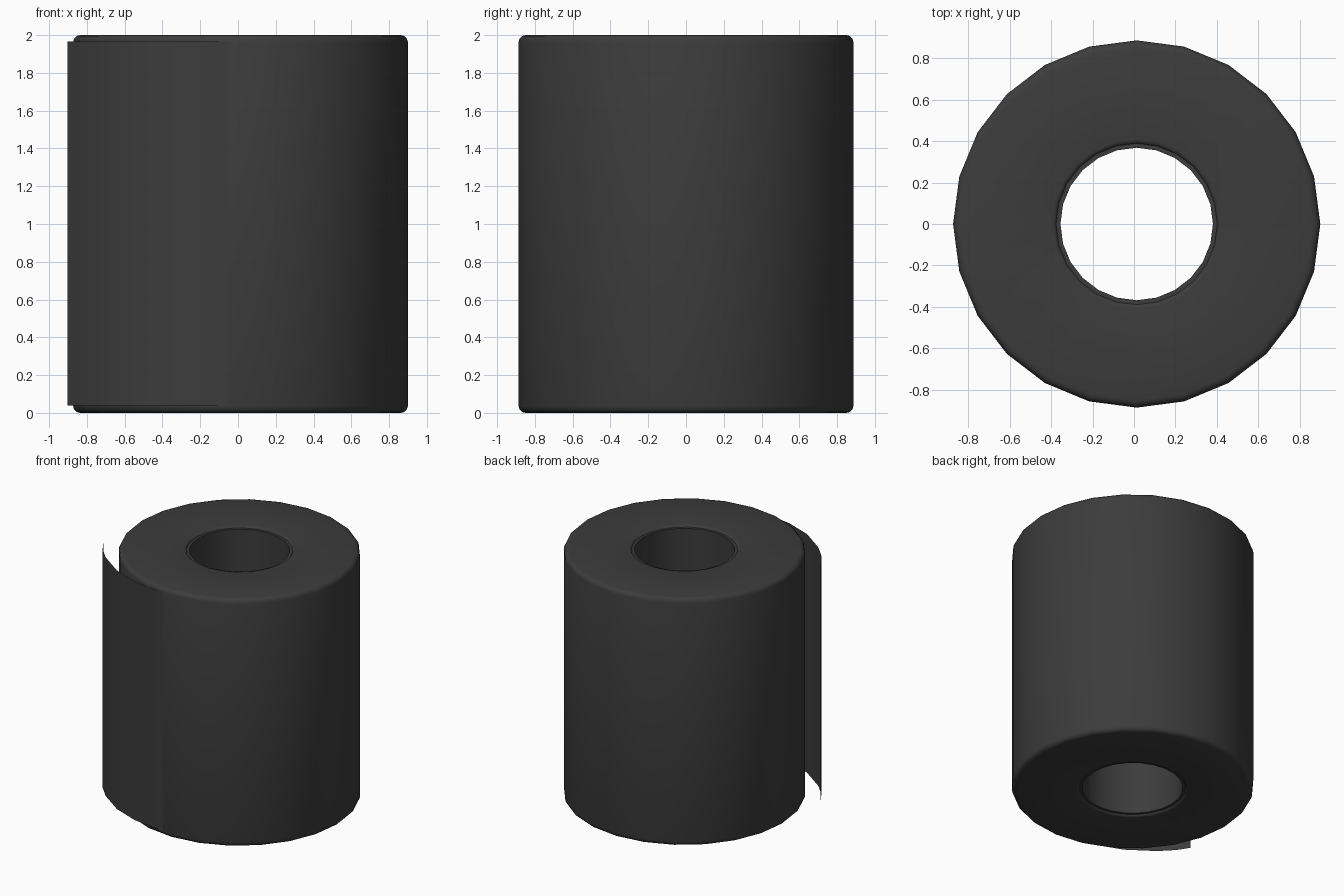
import bpy, bmesh, math

if "Cube" in bpy.data.objects:
    bpy.data.objects.remove(bpy.data.objects["Cube"])

CX = 0.013      # axis of the roll
SIDES = 24

dark = bpy.data.materials.new("dark_grey")
dark.diffuse_color = (0.045, 0.045, 0.045, 1)
dark.use_nodes = True
dark.node_tree.nodes["Principled BSDF"].inputs["Base Color"].default_value = dark.diffuse_color


def finish(name, bm, angle=40):
    mesh = bpy.data.meshes.new(name)
    bm.to_mesh(mesh)
    bm.free()
    mesh.materials.append(dark)
    obj = bpy.data.objects.new(name, mesh)
    bpy.context.collection.objects.link(obj)
    bpy.ops.object.select_all(action='DESELECT')
    obj.select_set(True)
    bpy.context.view_layer.objects.active = obj
    bpy.ops.object.shade_smooth_by_angle(angle=math.radians(angle))
    return obj


def lathe(name, profile):
    """Spin a closed (radius, z) profile around the roll axis."""
    bm = bmesh.new()
    rings = []
    for i in range(SIDES):
        a = 2 * math.pi * i / SIDES
        rings.append([bm.verts.new((CX + r * math.cos(a), r * math.sin(a), z))
                      for r, z in profile])
    n = len(profile)
    for i in range(SIDES):
        p, q = rings[i], rings[(i + 1) % SIDES]
        for j in range(n):
            k = (j + 1) % n
            bm.faces.new((p[j], q[j], q[k], p[k]))
    bmesh.ops.recalc_face_normals(bm, faces=bm.faces)
    return finish(name, bm)


def mirrored(top):
    """Complete a top-half profile with its mirror about z = 1."""
    return top + [(r, 2 - z) for r, z in reversed(top)]


# Wound paper with rounded rims
lathe("paper_roll", mirrored([
    (0.386, 1.975), (0.390, 1.988), (0.398, 1.997), (0.410, 2.0),
    (0.850, 2.0), (0.868, 1.995), (0.881, 1.982), (0.886, 1.964)]))

# Inner tube
lathe("core_tube", mirrored([(0.368, 1.985), (0.390, 1.985)]))

# Loose end of the sheet, peeling away at the front left
path = [(0.013, -0.876), (-0.12, -0.878), (-0.33, -0.847),
        (-0.545, -0.766), (-0.745, -0.625), (-0.845, -0.52), (-0.902, -0.43)]
bm = bmesh.new()
cols = [[bm.verts.new((x, y, z)) for z in (0.04, 1.966)] for x, y in path]
for a, b in zip(cols, cols[1:]):
    bm.faces.new((b[0], a[0], a[1], b[1]))
finish("loose_sheet", bm)
